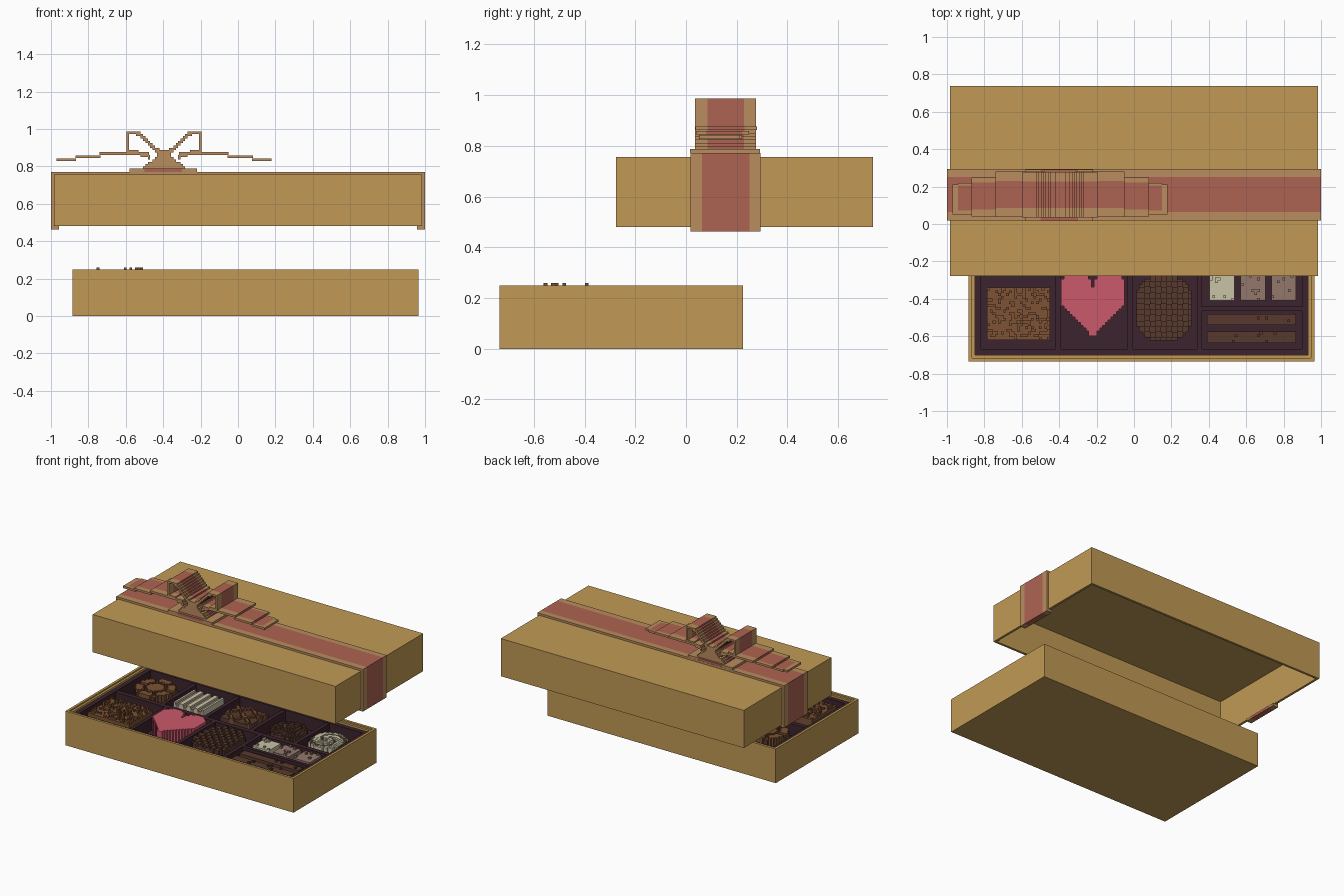
import bpy, math, random

if "Cube" in bpy.data.objects:
    bpy.data.objects.remove(bpy.data.objects["Cube"])

random.seed(4)
CELL = 0.0148      # block size of the stepped sweets and bow
FLOOR = 0.13       # floor of the tray compartments

# ---- materials
COLOURS = {
    "gold card": (.533, .323, .091), "red ribbon": (.423, .127, .084),
    "tan ribbon edge": (.49, .266, .112), "pink": (.597, .098, .147),
    "plum tray": (.045, .017, .026), "milk chocolate": (.205, .084, .034),
    "dark chocolate": (.098, .042, .027), "cream": (.578, .546, .376),
    "taupe": (.296, .188, .15)}
MATS = []
for name, c in COLOURS.items():
    m = bpy.data.materials.new(name)
    m.diffuse_color = (*c, 1)
    m.use_nodes = True
    m.node_tree.nodes["Principled BSDF"].inputs["Base Color"].default_value = m.diffuse_color
    MATS.append(m)
GOLD, RED, TAN, PINK, PLUM, MILK, DARK, CREAM, TAUPE = range(9)


def build(name, quads):
    """quads: list of (four corners, material index)"""
    verts, faces, index = [], [], {}
    for pts, _ in quads:
        face = []
        for p in pts:
            k = tuple(round(c, 5) for c in p)
            if k not in index:
                index[k] = len(verts)
                verts.append(k)
            face.append(index[k])
        faces.append(face)
    me = bpy.data.meshes.new(name)
    me.from_pydata(verts, [], faces)
    used = sorted({m for _, m in quads})
    for m in used:
        me.materials.append(MATS[m])
    for p, (_, m) in zip(me.polygons, quads):
        p.material_index = used.index(m)
    ob = bpy.data.objects.new(name, me)
    bpy.context.collection.objects.link(ob)
    return ob


def box(x0, x1, y0, y1, z0, z1, m):
    a, b, c, d = (x0, y0, z0), (x1, y0, z0), (x1, y1, z0), (x0, y1, z0)
    e, f, g, h = (x0, y0, z1), (x1, y0, z1), (x1, y1, z1), (x0, y1, z1)
    return [(q, m) for q in ((d, c, b, a), (e, f, g, h), (a, b, f, e),
                             (b, c, g, f), (c, d, h, g), (d, a, e, h))]


def walls(x0, x1, y0, y1, z0, z1, t, m):
    return (box(x0, x1, y0, y0 + t, z0, z1, m) + box(x0, x1, y1 - t, y1, z0, z1, m)
            + box(x0, x0 + t, y0 + t, y1 - t, z0, z1, m)
            + box(x1 - t, x1, y0 + t, y1 - t, z0, z1, m))


def band(x0, x1, z0, z1, ys):
    """ribbon piece: tan edge, red middle, tan edge across y"""
    out = []
    for i, m in enumerate((TAN, RED, TAN)):
        out += box(x0, x1, ys[i], ys[i + 1], z0, z1, m)
    return out


def sweet(name, x0, x1, y0, y1, rule):
    """stepped block; rule(x, y) gives (height, material) or None"""
    nx, ny = round((x1 - x0) / CELL), round((y1 - y0) / CELL)
    sx, sy = (x1 - x0) / nx, (y1 - y0) / ny
    grid = {}
    for i in range(nx):
        for j in range(ny):
            r = rule(x0 + (i + .5) * sx, y0 + (j + .5) * sy)
            if r:
                grid[i, j] = r
    quads = []
    for (i, j), (h, m) in grid.items():
        a, b, c, d = x0 + i * sx, x0 + (i + 1) * sx, y0 + j * sy, y0 + (j + 1) * sy
        quads.append((((a, c, h), (b, c, h), (b, d, h), (a, d, h)), m))
        for di, dj, p, q in ((0, -1, (a, c), (b, c)), (1, 0, (b, c), (b, d)),
                             (0, 1, (b, d), (a, d)), (-1, 0, (a, d), (a, c))):
            low = grid.get((i + di, j + dj), (FLOOR, 0))[0]
            if low < h - 1e-4:
                quads.append((((*p, low), (*q, low), (*q, h), (*p, h)), m))
    build(name, quads)


# ---- base box with inner lining
build("base_box", box(-.885, .965, -.735, .225, 0, .10, GOLD)
      + walls(-.885, .965, -.735, .225, .10, .25, .018, GOLD))
build("base_lining", walls(-.867, .947, -.717, .207, .10, .24, .016, GOLD))

# ---- tray with dividers
tray = box(-.851, .931, -.701, .191, .10, FLOOR, PLUM)
tray += walls(-.851, .931, -.701, .191, FLOOR, .225, .032, PLUM)
tray += box(-.819, .899, -.25, -.215, FLOOR, .22, PLUM)
for x in (-.405, -.022, .35):
    tray += box(x - .014, x + .014, -.669, -.25, FLOOR, .22, PLUM)
for x in (-.46, -.11, .26, .615):
    tray += box(x - .014, x + .014, -.215, .159, FLOOR, .22, PLUM)
tray += box(.364, .899, -.465, -.44, FLOOR, .22, PLUM)
build("tray", tray)


# ---- front row of sweets
def crumbs(base, extra, chance, body, bit):
    def rule(x, y):
        return (base + extra, bit) if random.random() < chance else (base, body)
    return rule


def praline(x, y):
    if random.random() < .04 and -.56 < y < -.38 and -.78 < x < -.5:
        return .26, MILK
    return .22 + random.choice((0, 0, .012)), MILK


def heart(x, y):
    dx = abs(x + .22)
    if y > -.335:
        inside = math.hypot(dx - .085, y + .335) < .085
    else:
        inside = dx < min(.169, (y + .60) * .95 + .008)
    return (.23, PINK) if inside else None


def oval(x, y):
    u, v = abs(x - .16) / .147, abs(y + .45) / .172
    if u ** 3 + v ** 3 > 1:
        return None
    weave = (int((x + 1) / .03) + int((y + 1) / .03)) % 2
    return .215 + .012 * weave, DARK


sweet("nut_praline", -.785, -.45, -.62, -.34, praline)
sweet("heart_sweet", -.39, -.05, -.60, -.25, heart)
sweet("woven_sweet", .013, .307, -.622, -.278, oval)
for i, m in enumerate((CREAM, TAUPE, TAUPE)):
    x = .405 + i * .165
    sweet(f"small_square_{i + 1}", x, x + .132, -.41, -.27,
          crumbs(.215, .012, .08, m, m))
for i, y in enumerate((-.635, -.54)):
    sweet(f"bar_{i + 1}", .39, .865, y, y + .06, crumbs(.205, .012, .05, DARK, DARK))


# ---- back row of sweets, under the lid
def round_sweet(cx, cy, r, rule):
    def f(x, y):
        d = math.hypot(x - cx, y - cy)
        return rule(d / r, math.atan2(y - cy, x - cx)) if d < r else None
    return f


def hex_ring(d, a):
    ridge = .45 < d < .62 or (d > .62 and math.cos(a * 6) > .8)
    return (.225, MILK) if not ridge else (.21, DARK)


def swirl(d, a):
    groove = math.sin(d * 11 + a * 2) < -.45
    return (.205, DARK) if groove else (.23 - .02 * d, CREAM)


def stripes(x, y):
    k = int((x + 1) / .03) % 2
    return .21 + .015 * k, (TAUPE, CREAM)[k]


def crossed(x, y):
    line = (x * .8 + y) % .11 < .02 or (x - y * .8) % .16 < .02
    return (.225, MILK) if line else (.21, DARK)


CY = -.04
sweet("ring_sweet", -.775, -.505, CY - .135, CY + .135, round_sweet(-.64, CY, .135, hex_ring))
sweet("striped_sweet", -.41, -.17, CY - .12, CY + .12, stripes)
sweet("crossed_sweet", -.04, .20, CY - .11, CY + .11, crossed)
sweet("dark_round_sweet", .32, .56, CY - .12, CY + .12, round_sweet(
    .44, CY, .12, lambda d, a: (.225 - .03 * d * d + .008 * (int(d * 6) % 2), DARK)))
sweet("cream_round_sweet", .635, .885, CY - .125, CY + .125, round_sweet(.76, CY, .125, swirl))

# ---- hollow lid
build("lid", walls(-.985, .985, -.277, .738, .48, .738, .017, GOLD)
      + box(-.985, .985, -.277, .738, .738, .756, GOLD))

# ---- ribbon around the lid, with lips under the edge
YS = (.018, .064, .25, .293)
ribbon = band(-1, 1, .756, .771, YS)
for s in (-1, 1):
    a, b = sorted((s * .985, s))
    ribbon += band(a, b, .462, .756, YS)
    a, b = sorted((s * .957, s * .985))
    ribbon += band(a, b, .462, .48, YS)
build("lid_ribbon", ribbon)

# ---- bow: stepped loops and knot, cut on a grid and extruded along y
BX = -.395
LOOP = [(.08, .85), (.196, .888), (.196, .978), (.142, .978), (.035, .885)]


def near_loop(x, z):
    for (ax, az), (bx, bz) in zip(LOOP, LOOP[1:]):
        dx, dz = bx - ax, bz - az
        t = max(0, min(1, ((x - ax) * dx + (z - az) * dz) / (dx * dx + dz * dz)))
        if math.hypot(x - ax - t * dx, z - az - t * dz) < .0095:
            return True
    return False


S = .0125
cells = set()
for i in range(-17, 17):
    for k in range(16):
        x, z = abs((i + .5) * S), .787 + (k + .5) * S
        knot = z < .89 and x < max(.042, .105 - (z - .80) * 1.3)
        if knot or near_loop(x, z):
            cells.add((i, k))
quads = []
BY = (.035, .085, .228, .277)
for i, k in cells:
    x0, x1, z0, z1 = BX + i * S, BX + (i + 1) * S, .787 + k * S, .787 + (k + 1) * S
    quads.append((((x0, BY[0], z0), (x1, BY[0], z0), (x1, BY[0], z1), (x0, BY[0], z1)), TAN))
    quads.append((((x1, BY[3], z0), (x0, BY[3], z0), (x0, BY[3], z1), (x1, BY[3], z1)), TAN))
    for di, dk, p, q in ((0, -1, (x1, z0), (x0, z0)), (1, 0, (x1, z1), (x1, z0)),
                         (0, 1, (x0, z1), (x1, z1)), (-1, 0, (x0, z0), (x0, z1))):
        if (i + di, k + dk) in cells:
            continue
        for n, m in enumerate((TAN, RED, TAN)):
            a, b = BY[n], BY[n + 1]
            quads.append((((p[0], a, p[1]), (q[0], a, q[1]),
                           (q[0], b, q[1]), (p[0], b, p[1])), m))
build("bow_loops", quads)

# ---- bow tails stepping down on both sides
tails = []
for s in (-1, 1):
    for a, b, z, ys in ((.08, .345, .862, (.037, .085, .23, .28)),
                        (.34, .475, .844, (.04, .078, .222, .248)),
                        (.47, .545, .828, (.052, .072, .205, .22)),):
        x0, x1 = sorted((BX + s * a, BX + s * b))
        tails += band(x0, x1, z, z + .015, ys)
    x0, x1 = sorted((BX + s * .545, BX + s * .575))
    tails += box(x0, x1, .052, .21, .828, .843, TAN)
build("bow_tails", tails)

# ---- plate under the knot
plate = []
for a, b, m in ((-.58, -.50, TAN), (-.50, -.30, RED), (-.30, -.22, TAN)):
    plate += box(a, b, .016, .292, .771, .788, m)
build("knot_plate", plate)
